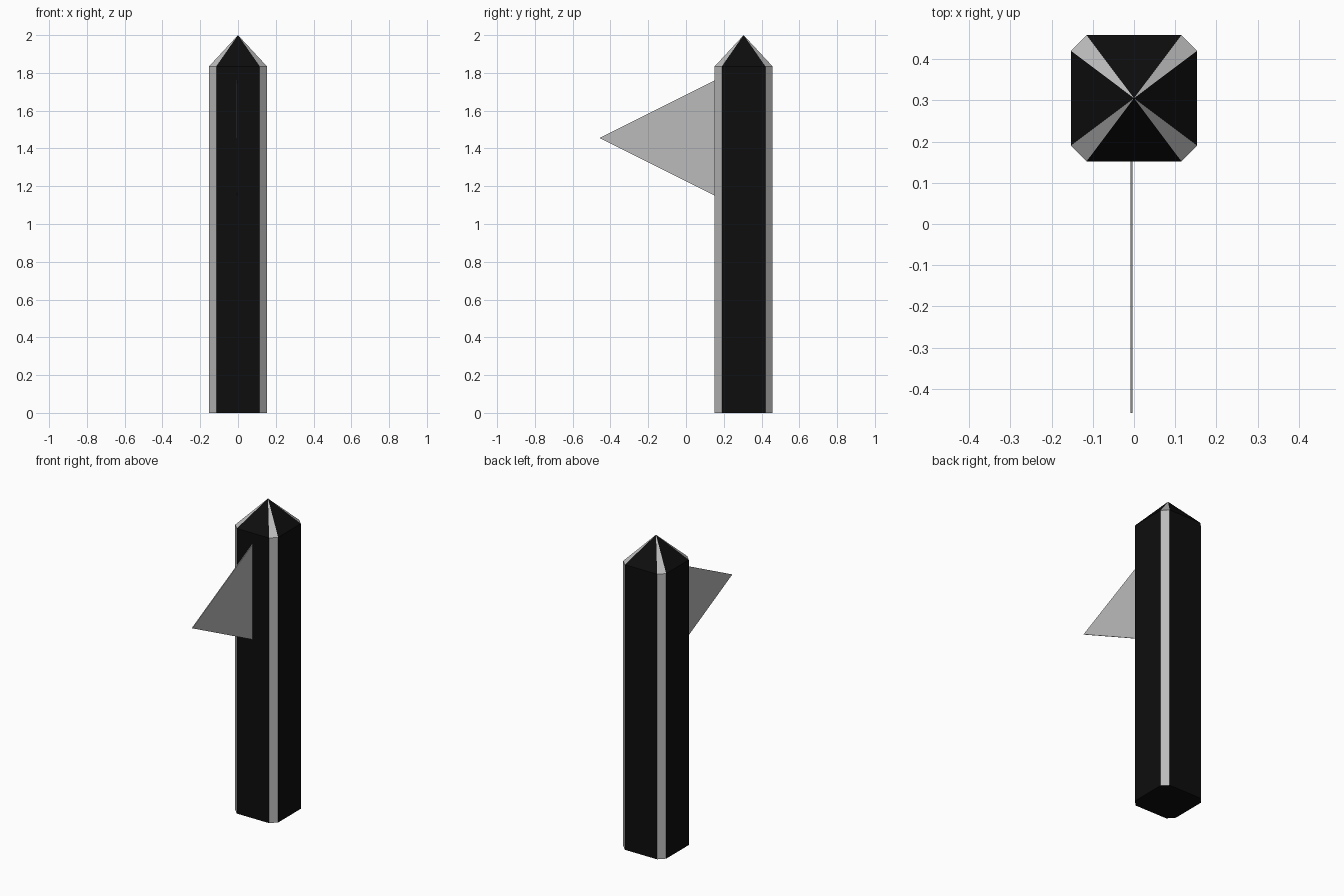
import bpy, bmesh

if "Cube" in bpy.data.objects:
    bpy.data.objects.remove(bpy.data.objects["Cube"])

def material(name, rgb):
    m = bpy.data.materials.new(name)
    m.diffuse_color = (*rgb, 1)
    m.use_nodes = True
    m.node_tree.nodes["Principled BSDF"].inputs["Base Color"].default_value = m.diffuse_color
    return m

def make_object(name, bm, mats=()):
    bmesh.ops.recalc_face_normals(bm, faces=bm.faces)
    mesh = bpy.data.meshes.new(name)
    bm.to_mesh(mesh)
    bm.free()
    for m in mats:
        mesh.materials.append(m)
    obj = bpy.data.objects.new(name, mesh)
    bpy.context.collection.objects.link(obj)
    return obj

black = material("black", (0.004, 0.004, 0.004))

# Post: chamfered square column with a pointed cap, grey chamfers
R, C, CY = 0.153, 0.115, 0.305
SHOULDER, TOP = 1.835, 2.0
outline = [(C, -R), (R, -C), (R, C), (C, R), (-C, R), (-R, C), (-R, -C), (-C, -R)]
bm = bmesh.new()
low = [bm.verts.new((x, y + CY, 0)) for x, y in outline]
high = [bm.verts.new((x, y + CY, SHOULDER)) for x, y in outline]
apex = bm.verts.new((0, CY, TOP))
bm.faces.new(low).material_index = 1
for i in range(8):
    j = (i + 1) % 8
    for face in ((low[i], low[j], high[j], high[i]), (high[i], high[j], apex)):
        bm.faces.new(face).material_index = i % 2
grey = material("grey", (0.5, 0.5, 0.5))
make_object("post", bm, (grey, black))

# Pennant: thin triangular sheet on the front of the post
bm = bmesh.new()
tri = [bm.verts.new((-0.009, y, z))
       for y, z in ((CY - R, 1.76), (-0.458, 1.455), (CY - R, 1.15))]
face = bm.faces.new(tri)
ext = bmesh.ops.extrude_face_region(bm, geom=[face], use_keep_orig=True)
bmesh.ops.translate(bm, vec=(0.005, 0, 0),
                    verts=[g for g in ext["geom"] if isinstance(g, bmesh.types.BMVert)])
make_object("pennant", bm, (grey,))
